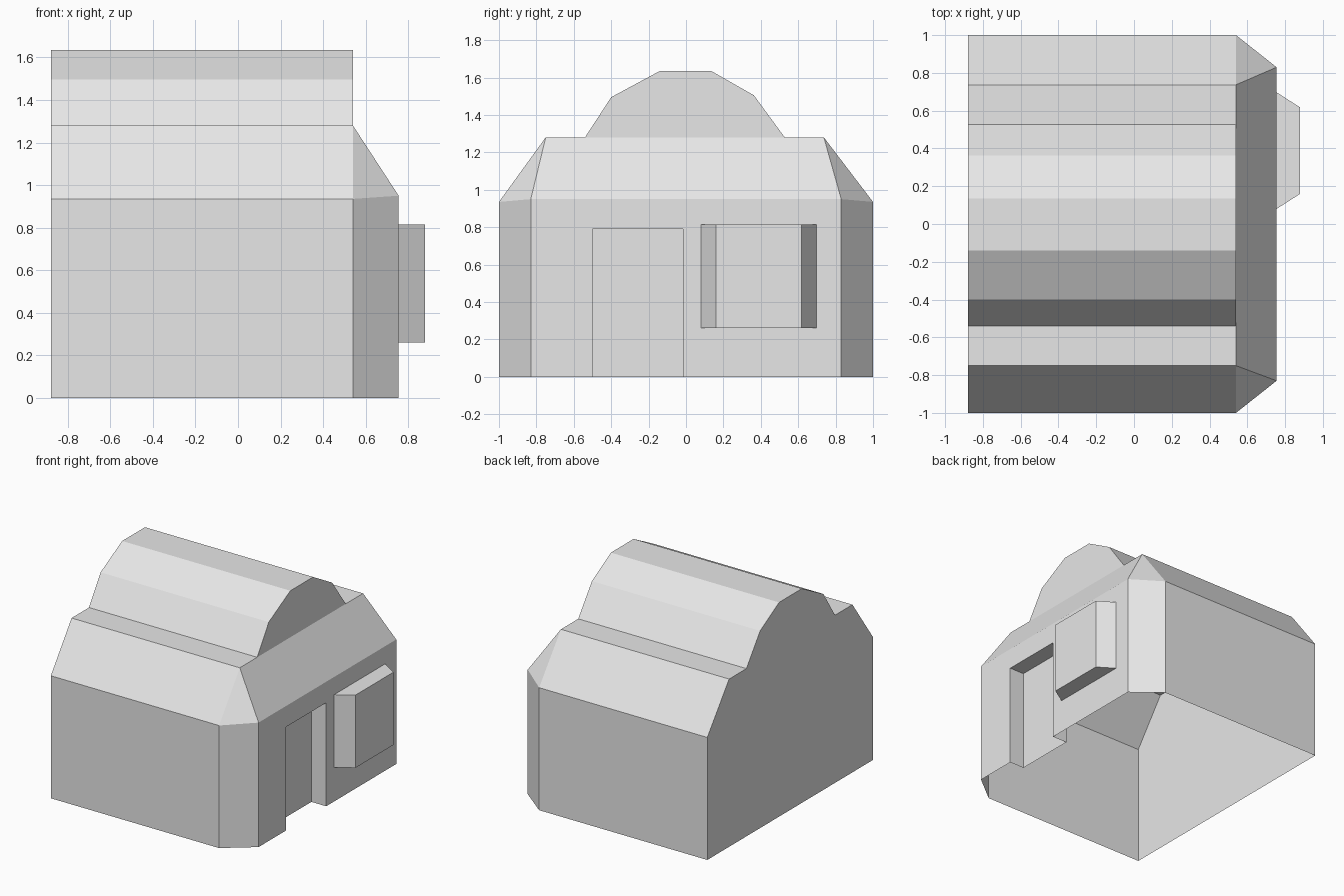
import bpy, bmesh
from mathutils import Vector

if "Cube" in bpy.data.objects:
    bpy.data.objects.remove(bpy.data.objects["Cube"], do_unlink=True)

grey = bpy.data.materials.new("plain_grey")
grey.use_nodes = True
grey.diffuse_color = (0.8, 0.8, 0.8, 1)
grey.node_tree.nodes["Principled BSDF"].inputs["Base Color"].default_value = (0.8, 0.8, 0.8, 1)
grey.node_tree.nodes["Principled BSDF"].inputs["Roughness"].default_value = 0.9


def build(name, faces):
    """Make an object from (points, outward direction) pairs."""
    bm = bmesh.new()
    for points, outward in faces:
        f = bm.faces.new([bm.verts.new(p) for p in points])
        f.normal_update()
        if f.normal.dot(Vector(outward)) < 0:
            f.normal_flip()
    bmesh.ops.remove_doubles(bm, verts=bm.verts, dist=0.0005)
    mesh = bpy.data.meshes.new(name)
    bm.to_mesh(mesh)
    bm.free()
    mesh.materials.append(grey)
    obj = bpy.data.objects.new(name, mesh)
    bpy.context.collection.objects.link(obj)
    return obj


def wall_panel(x, y0, y1, z0, z1):
    return [(x, y0, z0), (x, y1, z0), (x, y1, z1), (x, y0, z1)]


# Key planes
BACK, GABLE, WALL, BAY, DOOR = -0.88, 0.54, 0.755, 0.88, 0.63
EAVE, WALL_TOP, SHELF = 0.935, 0.95, 1.28
CORNER = 0.83
DOOR_Y0, DOOR_Y1, DOOR_TOP = -0.5, -0.015, 0.79
BAY_Y0, BAY_Y1, BAY_Z0, BAY_Z1, BAY_TAPER = 0.08, 0.697, 0.26, 0.815, 0.08
FRONT = (1, 0, 0)

# Cross-section of walls and roof, open at the bottom
upper = [(-0.54, SHELF), (-0.4, 1.495), (-0.14, 1.635),
         (0.135, 1.635), (0.363, 1.505), (0.528, SHELF)]
profile = ([(-1, 0), (-1, EAVE), (-0.75, SHELF)] + upper
           + [(0.737, SHELF), (1, EAVE), (1, 0)])

# Long walls and roof strips, with the plain end and the raised gable
shell = []
for (ya, za), (yb, zb) in zip(profile, profile[1:]):
    shell.append(([(BACK, ya, za), (GABLE, ya, za), (GABLE, yb, zb), (BACK, yb, zb)],
                  (0, za - zb, yb - ya)))
shell.append(([(BACK, y, z) for y, z in profile], (-1, 0, 0)))
shell.append(([(GABLE, y, z) for y, z in upper], FRONT))
build("walls_and_roof", shell)

# Hipped roof slope and chamfered corners
hip = [([(GABLE, -0.75, SHELF), (GABLE, 0.737, SHELF),
         (WALL, CORNER, WALL_TOP), (WALL, -CORNER, WALL_TOP)], (1, 0, 1))]
for side, ridge in ((-1, -0.75), (1, 0.737)):
    y = side * CORNER
    hip.append(([(GABLE, side, EAVE), (WALL, y, WALL_TOP), (GABLE, ridge, SHELF)],
                (1, side, 1)))
    hip.append(([(GABLE, side, 0), (WALL, y, 0), (WALL, y, WALL_TOP), (GABLE, side, EAVE)],
                (1, side, 0)))
build("hip_and_corners", hip)

# Entrance wall around the doorway and the bay
panels = [(-CORNER, DOOR_Y0, 0, WALL_TOP), (DOOR_Y0, DOOR_Y1, DOOR_TOP, WALL_TOP),
          (DOOR_Y1, BAY_Y0, 0, WALL_TOP), (BAY_Y0, BAY_Y1, 0, BAY_Z0),
          (BAY_Y0, BAY_Y1, BAY_Z1, WALL_TOP), (BAY_Y1, CORNER, 0, WALL_TOP)]
build("entrance_wall", [(wall_panel(WALL, *p), FRONT) for p in panels])

# Recessed doorway: door, jambs and lintel
door = [(wall_panel(DOOR, DOOR_Y0, DOOR_Y1, 0, DOOR_TOP), FRONT)]
for y, direction in ((DOOR_Y0, 1), (DOOR_Y1, -1)):
    door.append(([(DOOR, y, 0), (WALL, y, 0), (WALL, y, DOOR_TOP), (DOOR, y, DOOR_TOP)],
                 (0, direction, 0)))
door.append(([(DOOR, DOOR_Y0, DOOR_TOP), (WALL, DOOR_Y0, DOOR_TOP),
              (WALL, DOOR_Y1, DOOR_TOP), (DOOR, DOOR_Y1, DOOR_TOP)], (0, 0, -1)))
build("recessed_door", door)

# Bay window with tapered sides
plan = [(WALL, BAY_Y0), (BAY, BAY_Y0 + BAY_TAPER), (BAY, BAY_Y1 - BAY_TAPER), (WALL, BAY_Y1)]
bay = [([(x, y, BAY_Z0) for x, y in plan], (0, 0, -1)),
       ([(x, y, BAY_Z1) for x, y in plan], (0, 0, 1))]
for (xa, ya), (xb, yb) in zip(plan, plan[1:]):
    bay.append(([(xa, ya, BAY_Z0), (xb, yb, BAY_Z0), (xb, yb, BAY_Z1), (xa, ya, BAY_Z1)],
                (yb - ya, xa - xb, 0)))
build("bay_window", bay)
